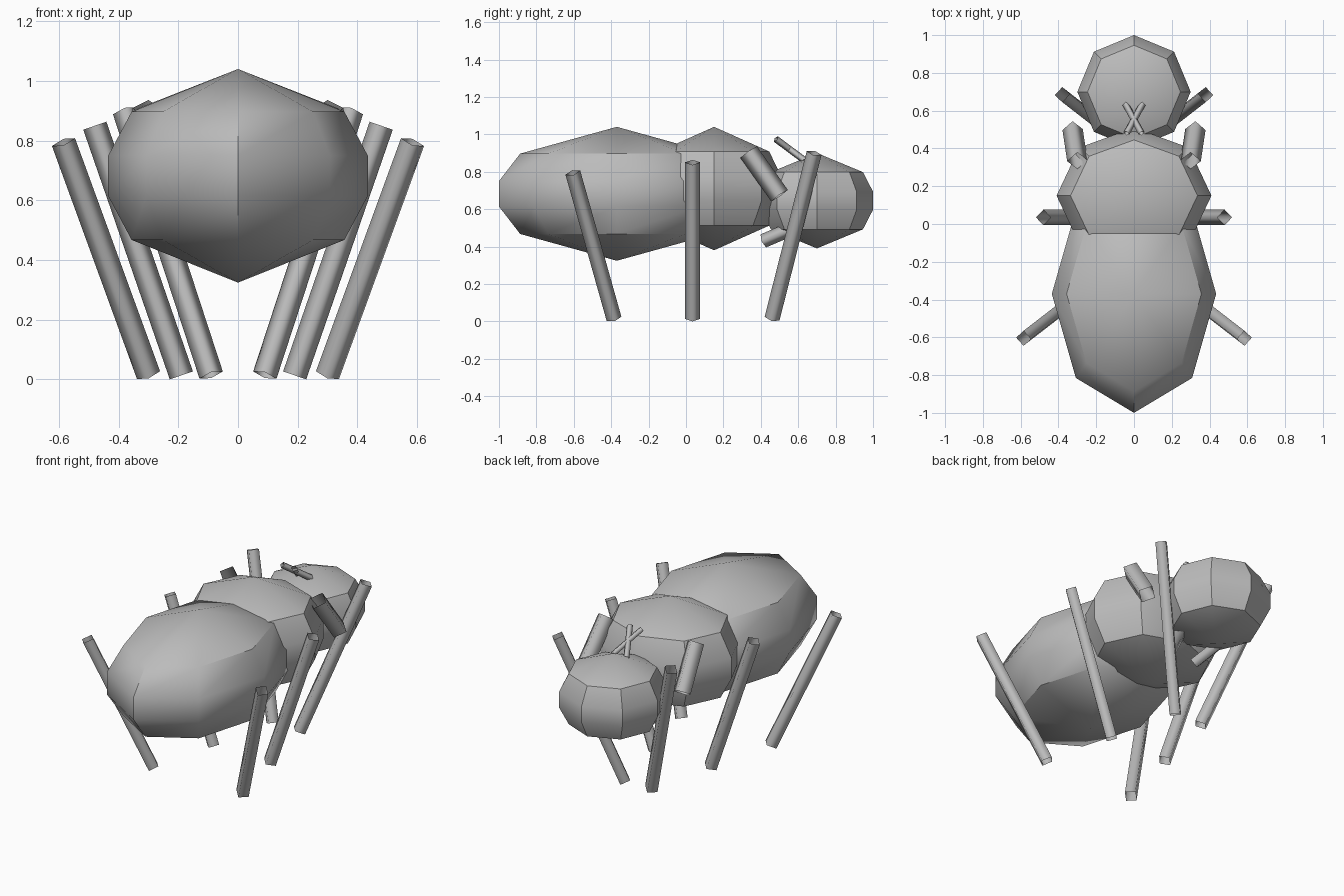
import bpy, bmesh, math
from mathutils import Vector

if "Cube" in bpy.data.objects:
    bpy.data.objects.remove(bpy.data.objects["Cube"])

grey = bpy.data.materials.new("plain grey")
grey.diffuse_color = (0.5, 0.5, 0.5, 1)
grey.use_nodes = True
grey.node_tree.nodes["Principled BSDF"].inputs["Base Color"].default_value = grey.diffuse_color


def finish(name, bm, angle):
    bmesh.ops.recalc_face_normals(bm, faces=bm.faces[:])
    mesh = bpy.data.meshes.new(name)
    bm.to_mesh(mesh)
    bm.free()
    mesh.materials.append(grey)
    ob = bpy.data.objects.new(name, mesh)
    bpy.context.collection.objects.link(ob)
    bpy.ops.object.select_all(action='DESELECT')
    ob.select_set(True)
    bpy.context.view_layer.objects.active = ob
    bpy.ops.object.shade_smooth_by_angle(angle=math.radians(angle))


def body(name, centre, radii):
    """Eight-sided faceted ellipsoid with four rings and two poles."""
    bm = bmesh.new()
    c, r = Vector(centre), Vector(radii)

    def vert(rad, z, a=0):
        p = Vector((rad * math.cos(a), rad * math.sin(a), z))
        return bm.verts.new(c + p * r)

    rings = [[vert(rad, z, i * math.pi / 4) for i in range(8)]
             for rad, z in ((0.82, -0.6), (1, -0.19), (1, 0.19), (0.82, 0.6))]
    bottom, top = vert(0, -1), vert(0, 1)
    for i in range(8):
        j = (i + 1) % 8
        bm.faces.new((bottom, rings[0][j], rings[0][i]))
        bm.faces.new((top, rings[3][i], rings[3][j]))
        for lo, hi in zip(rings, rings[1:]):
            bm.faces.new((lo[i], lo[j], hi[j], hi[i]))
    finish(name, bm, 40)


def rod(name, a, b, radius):
    """Open four-sided tube from a to b, one corner facing along x."""
    a, b = Vector(a), Vector(b)
    d = (b - a).normalized()
    u = Vector((1, 0, 0))
    u = (u - d * u.dot(d)).normalized()
    v = d.cross(u)
    bm = bmesh.new()
    ends = [[bm.verts.new(p + o * radius) for o in (u, v, -u, -v)] for p in (a, b)]
    for i in range(4):
        j = (i + 1) % 4
        bm.faces.new((ends[0][i], ends[0][j], ends[1][j], ends[1][i]))
    finish(name, bm, 180)


def rod_pair(name, a, b, radius):
    for side, s in (("right", 1), ("left", -1)):
        rod(f"{side}_{name}", (a[0] * s, a[1], a[2]), (b[0] * s, b[1], b[2]), radius)


# Body segments
body("abdomen", (0, -0.37, 0.682), (0.435, 0.63, 0.358))
body("thorax", (0, 0.15, 0.71), (0.41, 0.36, 0.33))
body("head", (0, 0.70, 0.645), (0.30, 0.30, 0.255))

# Six legs
rod_pair("tail_leg", (0.30, -0.385, 0.014), (0.585, -0.605, 0.795), 0.041)
rod_pair("middle_leg", (0.19, 0.035, 0.013), (0.48, 0.035, 0.85), 0.041)
rod_pair("head_leg", (0.09, 0.46, 0.014), (0.38, 0.685, 0.90), 0.041)

# Short thick stubs beside the thorax
rod_pair("shoulder_stub", (0.30, 0.335, 0.905), (0.325, 0.50, 0.672), 0.054)

# Jaws under the head
rod_pair("jaw", (0.09, 0.413, 0.43), (0.14, 0.60, 0.51), 0.038)

# Crossed feelers on top of the head
rod_pair("feeler", (-0.04, 0.48, 0.975), (0.045, 0.635, 0.86), 0.018)
